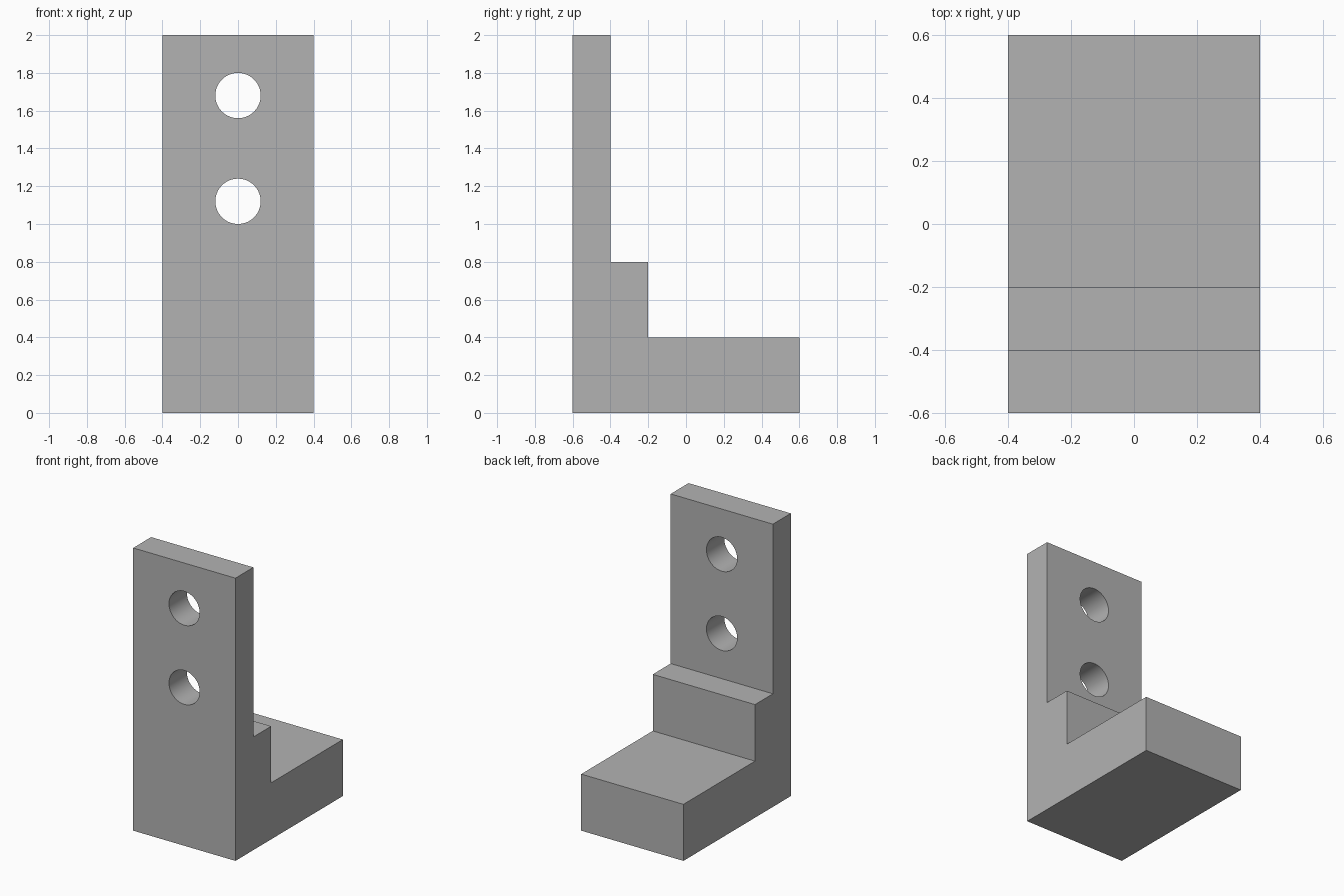
import bpy
import bmesh
import math

cube = bpy.data.objects.get("Cube")
if cube:
    bpy.data.objects.remove(cube, do_unlink=True)

WIDTH = 0.8
HOLE_RADIUS = 0.12
HOLE_HEIGHTS = (1.12, 1.68)

grey = bpy.data.materials.new("plain grey")
grey.use_nodes = True
colour = (0.45, 0.45, 0.45, 1)
grey.diffuse_color = colour
grey.node_tree.nodes["Principled BSDF"].inputs["Base Color"].default_value = colour


def extruded_profile(name, profile, width):
    """Extrude a closed (y, z) profile along x, centred on x = 0."""
    bm = bmesh.new()
    face = bm.faces.new([bm.verts.new((-width / 2, y, z)) for y, z in profile])
    result = bmesh.ops.extrude_face_region(bm, geom=[face])
    moved = [v for v in result["geom"] if isinstance(v, bmesh.types.BMVert)]
    bmesh.ops.translate(bm, verts=moved, vec=(width, 0, 0))
    bmesh.ops.recalc_face_normals(bm, faces=bm.faces)
    mesh = bpy.data.meshes.new(name)
    bm.to_mesh(mesh)
    bm.free()
    mesh.materials.append(grey)
    obj = bpy.data.objects.new(name, mesh)
    bpy.context.collection.objects.link(obj)
    return obj


def drill_hole(target, z):
    """Cut a round hole through the upright along y."""
    bpy.ops.mesh.primitive_cylinder_add(
        vertices=64, radius=HOLE_RADIUS, depth=0.4,
        location=(0, -0.5, z), rotation=(math.pi / 2, 0, 0))
    cutter = bpy.context.object
    cutter.name = "hole_cutter"
    cutter.hide_render = True
    cutter.data.materials.append(grey)
    modifier = target.modifiers.new("hole", "BOOLEAN")
    modifier.operation = "DIFFERENCE"
    modifier.solver = "EXACT"
    modifier.object = cutter
    bpy.context.view_layer.objects.active = target
    bpy.ops.object.modifier_apply(modifier=modifier.name)
    bpy.data.objects.remove(cutter, do_unlink=True)


# Stepped bracket: foot, middle step and upright in one solid
bracket = extruded_profile("stepped_bracket", [
    (-0.6, 0), (0.6, 0), (0.6, 0.4), (-0.2, 0.4),
    (-0.2, 0.8), (-0.4, 0.8), (-0.4, 2), (-0.6, 2)], WIDTH)

# Bolt holes in the upright
for height in HOLE_HEIGHTS:
    drill_hole(bracket, height)

# Smooth hole walls, sharp block edges
bpy.ops.object.select_all(action="DESELECT")
bracket.select_set(True)
bpy.context.view_layer.objects.active = bracket
bpy.ops.object.shade_smooth_by_angle(angle=math.radians(30))
